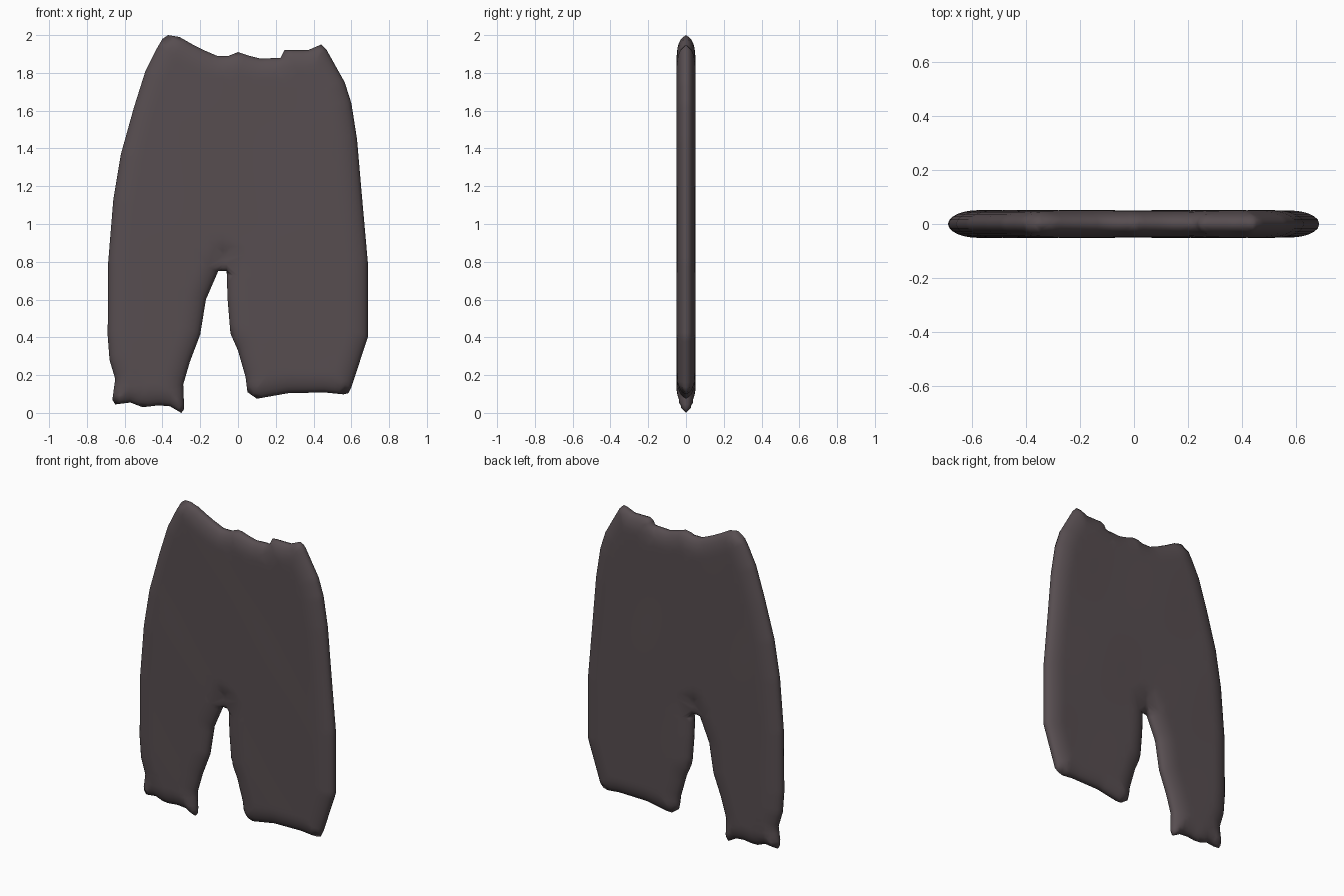
import bpy, bmesh, math
from mathutils import Vector
from mathutils.geometry import delaunay_2d_cdt, intersect_point_line

if "Cube" in bpy.data.objects:
    bpy.data.objects.remove(bpy.data.objects["Cube"])

# Front silhouette (x, z), clockwise from the left waist peak
OUTLINE = [Vector(p) for p in [
    (-.37, 2), (-.31, 1.99), (-.24, 1.95), (-.18, 1.92), (-.11, 1.89), (-.05, 1.89),
    (0, 1.91), (.06, 1.89), (.12, 1.875), (.225, 1.88), (.245, 1.92), (.37, 1.92),
    (.44, 1.95), (.47, 1.92), (.565, 1.75), (.6, 1.64), (.63, 1.45), (.655, 1.16),
    (.687, .8), (.687, .4), (.6, .135), (.585, .105), (.56, .098), (.46, .108),
    (.27, .105), (.1, .075), (.05, .11), (.04, .19), (0, .33), (-.04, .42),
    (-.055, .6), (-.06, .75), (-.105, .75), (-.17, .6), (-.2, .415), (-.255, .27),
    (-.29, .15), (-.285, .02), (-.3, 0), (-.36, .035), (-.42, .04), (-.505, .03),
    (-.57, .055), (-.65, .045), (-.665, .07), (-.65, .18), (-.68, .28), (-.69, .41),
    (-.687, .8), (-.66, 1.13), (-.62, 1.37), (-.55, 1.62), (-.49, 1.81), (-.435, 1.92),
    (-.4, 1.98)]]
SEGMENTS = list(zip(OUTLINE, OUTLINE[1:] + OUTLINE[:1]))
HALF, ROUND = 0.05, 0.11      # half thickness and width of the rounded rim
CREASE = (Vector((-.075, .74)), Vector((-.075, .84)))


def seg_dist(p, a, b):
    q, t = intersect_point_line(p, a, b)
    return (p - a.lerp(b, min(1, max(0, t)))).length


def edge_dist(p):
    return min(seg_dist(p, a, b) for a, b in SEGMENTS)


def puff(p, d):
    # Elliptical rim, with a dent above the crotch and faint cloth folds
    d = min(d, 0.015 + seg_dist(p, *CREASE))
    t = min(1, d / ROUND)
    h = HALF * math.sqrt(max(0, 1 - (1 - t) ** 2))
    return h + 0.0015 * t * math.sin(9 * p.x + 2 * p.y) * math.sin(5 * p.y)


# Border points plus inward rings and a filling grid
border, normals = [], []
for a, b in SEGMENTS:
    n = max(1, round((b - a).length / 0.025))
    nrm = Vector((b.y - a.y, a.x - b.x)).normalized()
    for i in range(n):
        border.append(a.lerp(b, i / n))
        normals.append(nrm)
points = list(border)
for off in (0.006, 0.018, 0.036, 0.06, 0.085, 0.11):
    for p, nrm in zip(border, normals):
        q = p + nrm * off
        if edge_dist(q) > off * 0.95:
            points.append(q)
for i in range(-17, 18):
    for j in range(51):
        q = Vector((i * 0.04, j * 0.04))
        if edge_dist(q) > 0.12:
            points.append(q)
nb = len(border)
verts, _, tris, *_ = delaunay_2d_cdt(
    points, [(i, (i + 1) % nb) for i in range(nb)], [], 1, 1e-5)

# Front and back sheets joined along the rim
bm = bmesh.new()
front, back = [], []
for p in verts:
    d = edge_dist(p)
    h = 0 if d < 1e-4 else puff(p, d)
    v = bm.verts.new((p.x, -h, p.y))
    front.append(v)
    back.append(v if h == 0 else bm.verts.new((p.x, h, p.y)))
for t in tris:
    if all(front[i] is back[i] for i in t):
        continue
    bm.faces.new([front[i] for i in t])
    bm.faces.new([back[i] for i in reversed(t)])
bmesh.ops.delete(bm, geom=[v for v in bm.verts if not v.link_faces], context='VERTS')
bmesh.ops.recalc_face_normals(bm, faces=bm.faces)
for f in bm.faces:
    f.smooth = True
mesh = bpy.data.meshes.new("trousers")
bm.to_mesh(mesh)
bm.free()

cloth = bpy.data.materials.new("dark mauve grey cloth")
cloth.diffuse_color = (0.095, 0.075, 0.081, 1)
cloth.use_nodes = True
cloth.node_tree.nodes["Principled BSDF"].inputs["Base Color"].default_value = cloth.diffuse_color
mesh.materials.append(cloth)
trousers = bpy.data.objects.new("trousers", mesh)
bpy.context.collection.objects.link(trousers)
